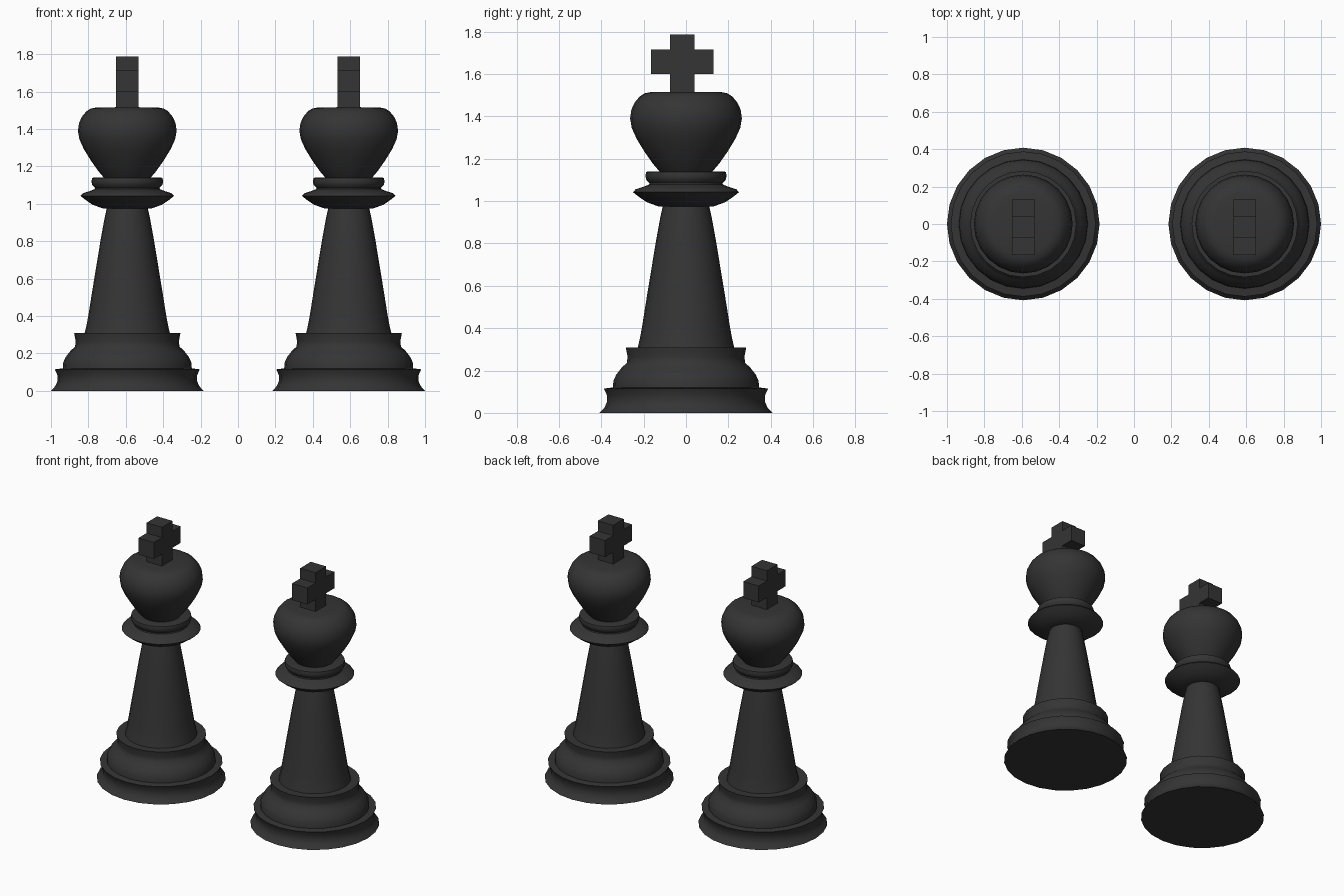
import bpy, bmesh, math

if "Cube" in bpy.data.objects:
    bpy.data.objects.remove(bpy.data.objects["Cube"])

SIDES = 24
BLACK = bpy.data.materials.new("black_paint")
BLACK.diffuse_color = (0.035, 0.035, 0.035, 1)
BLACK.use_nodes = True
BLACK.node_tree.nodes["Principled BSDF"].inputs["Base Color"].default_value = BLACK.diffuse_color


def add_object(name, bm, x, y=0):
    bmesh.ops.recalc_face_normals(bm, faces=bm.faces)
    mesh = bpy.data.meshes.new(name)
    bm.to_mesh(mesh)
    bm.free()
    obj = bpy.data.objects.new(name, mesh)
    obj.location = (x, y, 0)
    bpy.context.collection.objects.link(obj)
    mesh.materials.append(BLACK)
    return obj


def lathe(name, profile, x):
    """Spin an (r, z) profile around z; r = 0 at an end closes it."""
    bm = bmesh.new()
    verts = [bm.verts.new((r, 0, z)) for r, z in profile]
    edges = [bm.edges.new(pair) for pair in zip(verts, verts[1:])]
    bmesh.ops.spin(bm, geom=verts + edges, cent=(0, 0, 0), axis=(0, 0, 1),
                   angle=math.tau, steps=SIDES)
    bmesh.ops.remove_doubles(bm, verts=bm.verts, dist=1e-4)
    bmesh.ops.recalc_face_normals(bm, faces=bm.faces)
    obj = add_object(name, bm, x)
    obj.data.shade_smooth()
    obj.data.set_sharp_from_angle(angle=math.radians(40))
    return obj


def extruded_cross(name, x, y):
    """Plus-shaped outline in the yz plane, extruded along x."""
    s, a, t = 0.058, 0.148, 0.059          # half stem, half arm, half thickness
    z0, z1, z2, z3 = 1.50, 1.60, 1.715, 1.787
    half = [(s, z0), (s, z1), (a, z1), (a, z2), (s, z2), (s, z3)]
    outline = half + [(-py, pz) for py, pz in reversed(half)]
    bm = bmesh.new()
    face = bm.faces.new([bm.verts.new((-t, py, pz)) for py, pz in outline])
    ext = bmesh.ops.extrude_face_region(bm, geom=[face], use_keep_orig=True)
    moved = [g for g in ext["geom"] if isinstance(g, bmesh.types.BMVert)]
    bmesh.ops.translate(bm, verts=moved, vec=(2 * t, 0, 0))
    return add_object(name, bm, x, y)


# Turned profiles (radius, height)
PARTS = {
    "base": [(0, 0), (0.408, 0), (0.385, 0.025), (0.374, 0.05), (0.374, 0.085),
             (0.388, 0.115), (0.345, 0.12), (0.343, 0.15), (0.33, 0.18),
             (0.305, 0.212), (0.279, 0.237), (0.276, 0.265), (0.284, 0.308),
             (0.228, 0.308)],
    "stem": [(0.228, 0.308), (0.218, 0.35), (0.207, 0.41), (0.188, 0.53),
             (0.165, 0.67), (0.142, 0.81), (0.122, 0.92), (0.11, 0.975)],
    "collar": [(0.11, 0.975), (0.13, 0.975), (0.185, 0.995), (0.225, 1.022),
               (0.25, 1.042), (0.238, 1.056), (0.20, 1.068), (0.175, 1.078),
               (0.172, 1.085), (0.187, 1.10), (0.192, 1.118), (0.188, 1.137),
               (0.18, 1.14), (0.125, 1.14)],
    "head": [(0.125, 1.14), (0.155, 1.175), (0.195, 1.232), (0.232, 1.292),
             (0.256, 1.345), (0.264, 1.39), (0.258, 1.432), (0.243, 1.465),
             (0.218, 1.495), (0.195, 1.509), (0.165, 1.515), (0, 1.517)],
}

# Two identical pieces side by side
for side, x in (("left", -0.592), ("right", 0.592)):
    for part, profile in PARTS.items():
        lathe(f"{side}_{part}", profile, x)
    extruded_cross(f"{side}_top_cross", x, -0.018)
